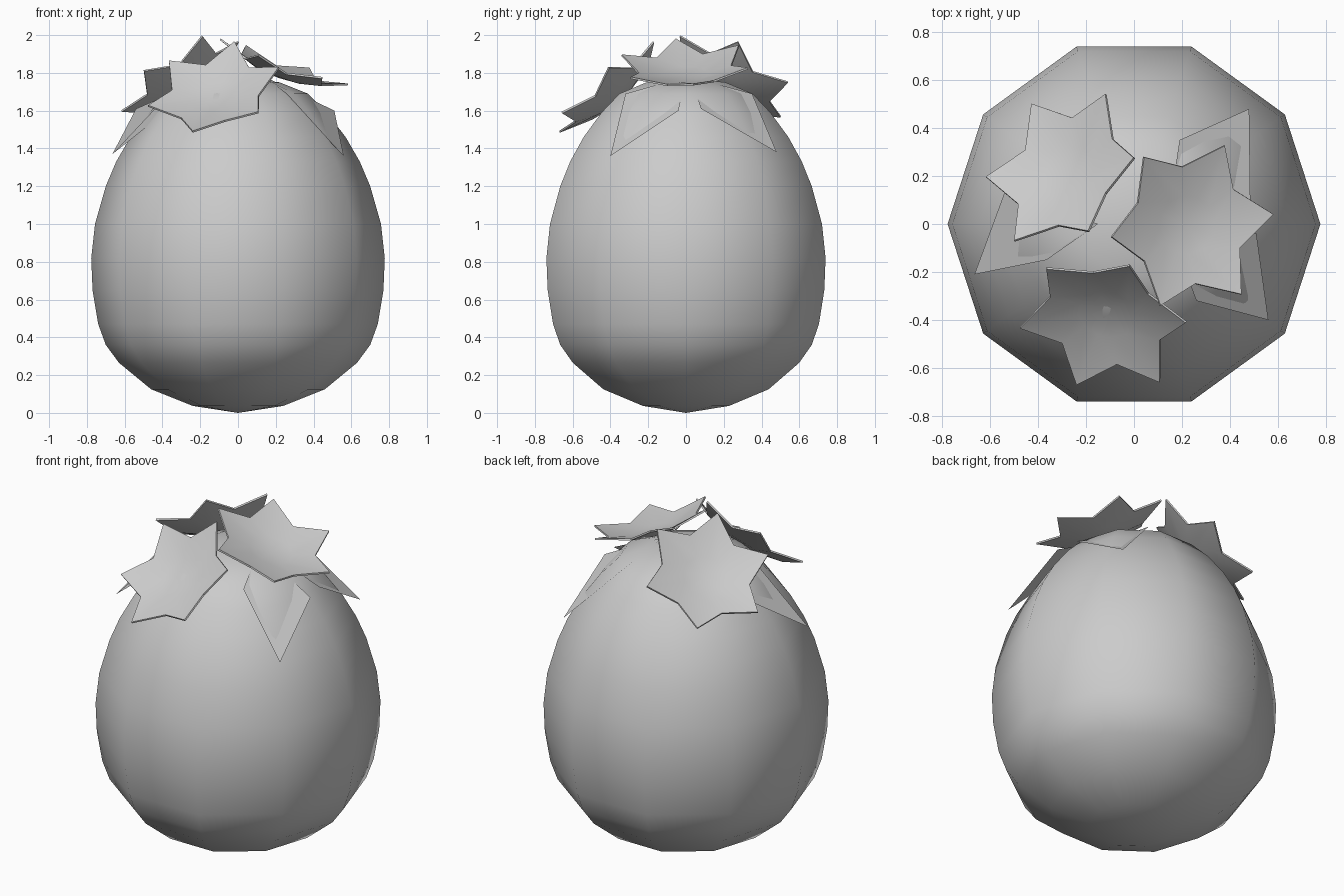
import bpy, bmesh, math
from mathutils import Vector

cube = bpy.data.objects.get("Cube")
if cube:
    bpy.data.objects.remove(cube)

grey = bpy.data.materials.new("plain_grey")
grey.use_nodes = True
grey.diffuse_color = (0.6, 0.6, 0.6, 1)
grey.node_tree.nodes["Principled BSDF"].inputs["Base Color"].default_value = (0.6, 0.6, 0.6, 1)


def add_object(name, bm, smooth):
    """Turn a bmesh into a named grey object."""
    for face in bm.faces:
        face.smooth = smooth
    mesh = bpy.data.meshes.new(name)
    bm.to_mesh(mesh)
    bm.free()
    mesh.materials.append(grey)
    obj = bpy.data.objects.new(name, mesh)
    bpy.context.collection.objects.link(obj)
    return obj


def egg_body():
    """Ten-sided egg, lathed from a half profile of (radius, height)."""
    profile = [(0, 0), (0.24, 0.037), (0.46, 0.125), (0.63, 0.265), (0.70, 0.36),
               (0.74, 0.47), (0.77, 0.65), (0.777, 0.82), (0.757, 1.0), (0.70, 1.2),
               (0.645, 1.33), (0.57, 1.46), (0.47, 1.59), (0.37, 1.69), (0.22, 1.75), (0, 1.775)]
    bm = bmesh.new()
    verts = [bm.verts.new((r, 0, z)) for r, z in profile]
    edges = [bm.edges.new(pair) for pair in zip(verts, verts[1:])]
    bmesh.ops.spin(bm, geom=verts + edges, cent=(0, 0, 0), axis=(0, 0, 1),
                   angle=math.tau, steps=10, use_merge=True)
    bmesh.ops.remove_doubles(bm, verts=bm.verts, dist=0.001)
    bmesh.ops.recalc_face_normals(bm, faces=bm.faces)
    add_object("egg_body", bm, True)


def leaf(name, apex, side_a, tip, side_b):
    """Flat kite-shaped leaf hanging from the crown."""
    bm = bmesh.new()
    face = bm.faces.new([bm.verts.new(p) for p in (apex, side_a, tip, side_b)])
    face.normal_update()
    if face.normal.z < 0:
        face.normal_flip()
    add_object(name, bm, False)


def star_flower(name, centre, normal, tip):
    """Dished six-pointed star; centre lies in the plane of the tips."""
    outer, inner, depth = 0.36, 0.245, 0.085
    centre, n = Vector(centre), Vector(normal).normalized()
    u = Vector(tip) - centre
    u = (u - n * u.dot(n)).normalized()
    v = n.cross(u)

    def point(radius, angle):
        drop = depth * (1 - (radius / outer) ** 2)
        return centre + radius * (u * math.cos(angle) + v * math.sin(angle)) - n * drop

    bm = bmesh.new()
    middle = bm.verts.new(point(0, 0))
    angles = [i * math.tau / 12 for i in range(12)]
    ring = [bm.verts.new(point(inner / 2, a)) for a in angles]
    rim = [bm.verts.new(point(inner if i % 2 else outer, a)) for i, a in enumerate(angles)]
    for i in range(12):
        j = (i + 1) % 12
        bm.faces.new((middle, ring[i], ring[j]))
        bm.faces.new((ring[i], rim[i], rim[j], ring[j]))
    obj = add_object(name, bm, True)
    solid = obj.modifiers.new("thickness", "SOLIDIFY")
    solid.thickness = 0.01
    bpy.ops.object.select_all(action="DESELECT")
    obj.select_set(True)
    bpy.context.view_layer.objects.active = obj
    bpy.ops.object.modifier_apply(modifier=solid.name)
    bpy.ops.object.shade_smooth_by_angle(angle=math.radians(40))


egg_body()

# Leaves around the crown
leaf("front_left_leaf", (0.14, 0, 1.78), (0.51, -0.04, 1.60), (0.56, -0.40, 1.36), (0.26, -0.32, 1.69))
leaf("back_left_leaf", (0.14, 0.02, 1.78), (0.19, 0.35, 1.69), (0.48, 0.48, 1.38), (0.485, 0.08, 1.61))
leaf("right_leaf", (-0.15, 0, 1.78), (-0.54, 0.13, 1.61), (-0.665, -0.21, 1.37), (-0.365, -0.15, 1.69))

# Star flowers on top
star_flower("left_star", (0.245, -0.007, 1.863), (0.36, -0.04, 1), (0.585, 0.04, 1.75))
star_flower("back_right_star", (-0.31, 0.237, 1.785), (-0.66, 0.51, 1), (-0.62, 0.197, 1.60))
star_flower("front_star", (-0.13, -0.424, 1.73), (-0.265, -0.84, 1), (0.206, -0.41, 1.825))
